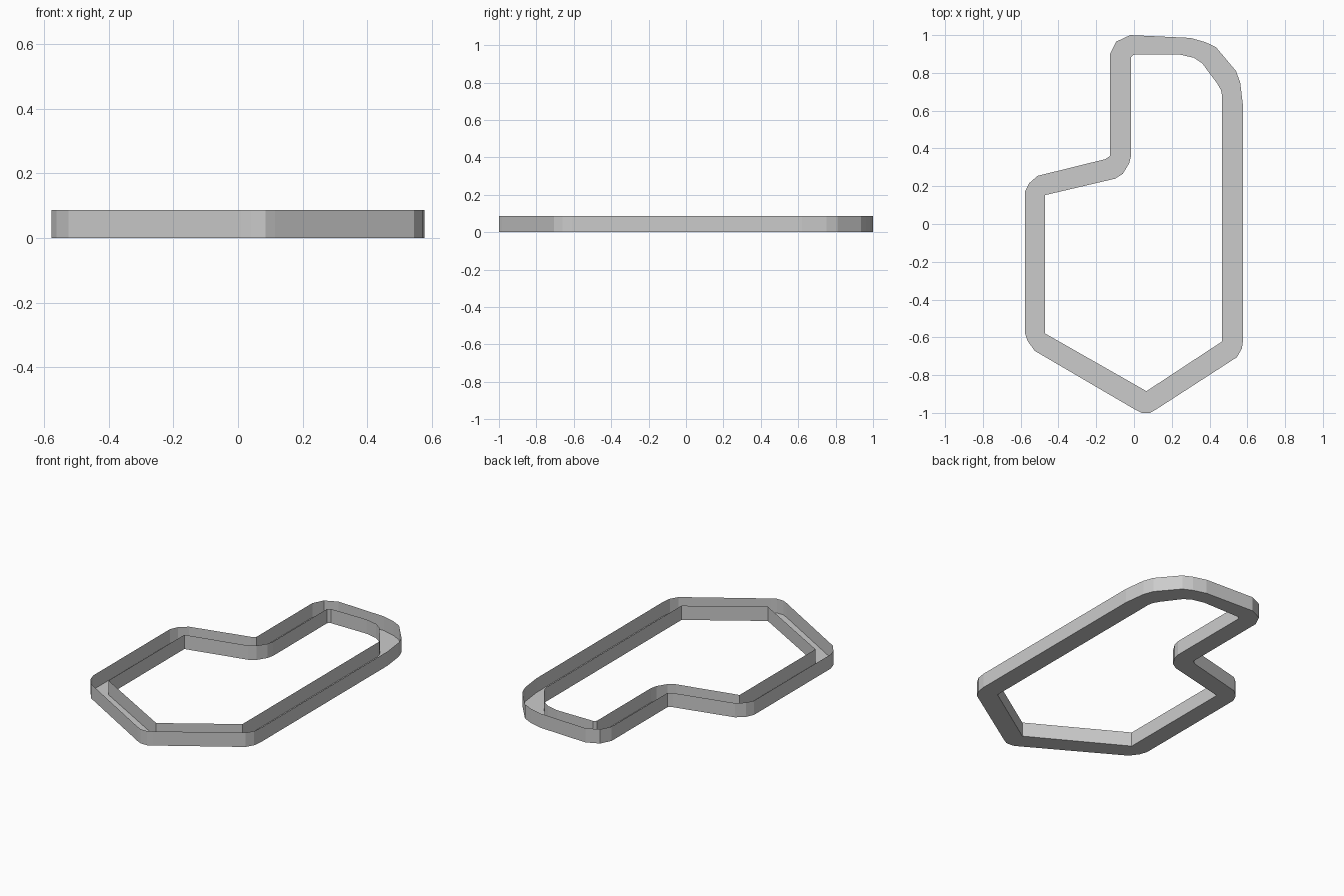
import bpy, bmesh

HEIGHT = 0.087

# Outline of the outer wall (x, y), clockwise from the upper left corner
OUTER = [(-0.02, 1.0), (0.30, 0.985), (0.38, 0.962), (0.435, 0.935), (0.54, 0.81),
         (0.562, 0.75), (0.578, 0.62), (0.578, -0.61), (0.571, -0.66), (0.545, -0.705),
         (0.115, -0.983), (0.085, -1.0), (0.04, -1.0), (0.01, -0.985),
         (-0.525, -0.672), (-0.563, -0.62), (-0.578, -0.575), (-0.578, 0.17),
         (-0.556, 0.215), (-0.51, 0.255), (-0.153, 0.343), (-0.127, 0.36),
         (-0.127, 0.90), (-0.095, 0.965)]
# Outline of the inner wall
INNER = [(-0.016, 0.883), (0.0, 0.897), (0.243, 0.897), (0.317, 0.88), (0.36, 0.852),
         (0.44, 0.745), (0.46, 0.71), (0.466, 0.68), (0.466, -0.622), (0.066, -0.885),
         (-0.47, -0.58), (-0.47, 0.153), (-0.10, 0.24), (-0.06, 0.265),
         (-0.026, 0.32), (-0.016, 0.36)]


def add_loop(bm, points):
    verts = [bm.verts.new((x, y, 0)) for x, y in points]
    return [bm.edges.new((v, verts[(i + 1) % len(verts)])) for i, v in enumerate(verts)]


bm = bmesh.new()
rims = add_loop(bm, OUTER) + add_loop(bm, INNER)

# Floor of the channel
bmesh.ops.triangle_fill(bm, edges=rims, use_beauty=True, normal=(0, 0, -1))

# Thin outer and inner walls, open at the top
walls = bmesh.ops.extrude_edge_only(bm, edges=rims)
bmesh.ops.translate(bm, vec=(0, 0, HEIGHT),
                    verts=[g for g in walls["geom"] if isinstance(g, bmesh.types.BMVert)])
bmesh.ops.recalc_face_normals(bm, faces=bm.faces)

mesh = bpy.data.meshes.new("channel_frame")
bm.to_mesh(mesh)
bm.free()
bpy.context.collection.objects.link(bpy.data.objects.new("channel_frame", mesh))
